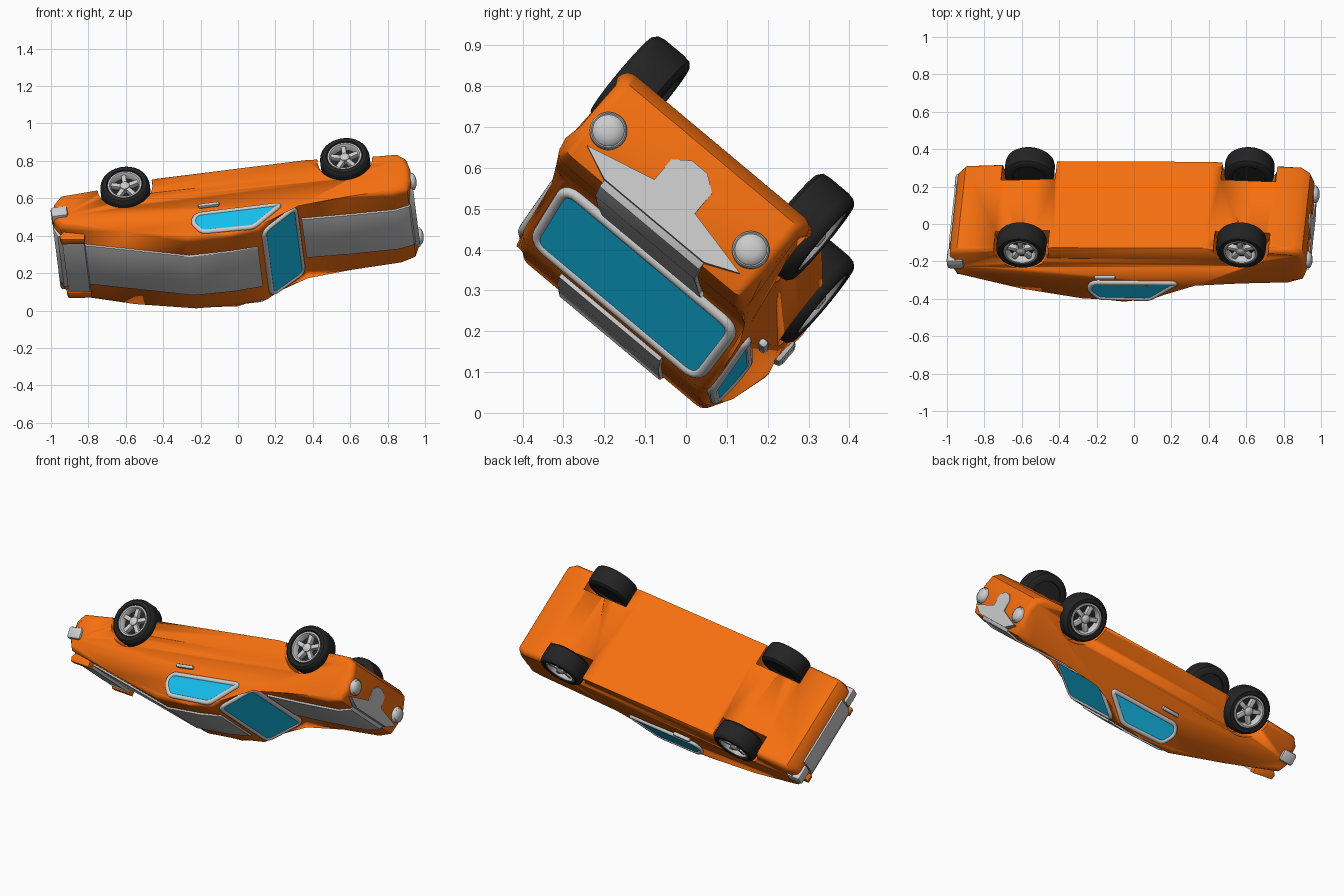
import bpy, bmesh, math
from mathutils import Vector, Matrix

if "Cube" in bpy.data.objects:
    bpy.data.objects.remove(bpy.data.objects["Cube"])

# The car is modelled upright (x forward, y left, z up), then turned over as one piece.
def material(name, rgb):
    m = bpy.data.materials.new(name)
    m.diffuse_color = (*rgb, 1)
    m.use_nodes = True
    m.node_tree.nodes["Principled BSDF"].inputs["Base Color"].default_value = m.diffuse_color
    return m

ORANGE = material("orange paint", (0.92, 0.16, 0.005))
GLASS = material("blue glass", (0.007, 0.52, 0.85))
RUBBER = material("black rubber", (0.017, 0.017, 0.017))
W = 0.302  # half width of the body


def finish(name, bm, mat=None, angle=40):
    bmesh.ops.recalc_face_normals(bm, faces=bm.faces)
    me = bpy.data.meshes.new(name)
    bm.to_mesh(me)
    bm.free()
    ob = bpy.data.objects.new(name, me)
    bpy.context.collection.objects.link(ob)
    if mat:
        me.materials.append(mat)
    bpy.ops.object.select_all(action='DESELECT')
    ob.select_set(True)
    bpy.context.view_layer.objects.active = ob
    bpy.ops.object.shade_smooth_by_angle(angle=math.radians(angle))
    return ob


def prism(name, outline, depth, mat=None, bevel=0, all_edges=False, segments=2):
    """Extrude an outline of 3D points by a depth vector, rounding its rims."""
    bm = bmesh.new()
    d = Vector(depth)
    a = [bm.verts.new(p) for p in outline]
    b = [bm.verts.new(Vector(p) + d) for p in outline]
    caps = [bm.faces.new(a), bm.faces.new(b[::-1])]
    rims = {e for f in caps for e in f.edges}
    for i in range(len(a)):
        j = (i + 1) % len(a)
        bm.faces.new((a[i], b[i], b[j], a[j]))
    if bevel:
        edges = list(bm.edges) if all_edges else list(rims)
        bmesh.ops.bevel(bm, geom=edges, offset=bevel, segments=segments, profile=0.5, affect='EDGES')
    return finish(name, bm, mat)


def side_prism(name, pts, y0, y1, *args, **kw):
    return prism(name, [(x, y0, z) for x, z in pts], (0, y1 - y0, 0), *args, **kw)


def block(name, lo, hi, mat=None, bevel=0.01):
    pts = [(lo[0], lo[2]), (hi[0], lo[2]), (hi[0], hi[2]), (lo[0], hi[2])]
    return side_prism(name, pts, lo[1], hi[1], mat, bevel, True)


def lathe(name, profile, center, axis, mat=None, closed=False, steps=40):
    """Spin (radius, height) points around an axis through center."""
    bm = bmesh.new()
    axis = Vector(axis)
    up = Vector((0, 0, 1))
    vs = [bm.verts.new(Vector(center) + up * r + axis * h) for r, h in profile]
    n = len(vs)
    es = [bm.edges.new((vs[i], vs[(i + 1) % n])) for i in range(n if closed else n - 1)]
    bmesh.ops.spin(bm, geom=vs + es, cent=center, axis=axis, angle=math.tau, steps=steps)
    bmesh.ops.remove_doubles(bm, verts=bm.verts, dist=1e-5)
    return finish(name, bm, mat)


def rounded(corners, r, n=5):
    out = []
    for i, p in enumerate(corners):
        a = p + (corners[i - 1] - p).normalized() * r
        b = p + (corners[(i + 1) % len(corners)] - p).normalized() * r
        for k in range(n + 1):
            t = k / n
            out.append(a * (1 - t) ** 2 + p * 2 * t * (1 - t) + b * t * t)
    return out


def window(name, corners, r):
    corners = [Vector(c) for c in corners]
    nrm = (corners[1] - corners[0]).cross(corners[2] - corners[1]).normalized()
    pts = rounded(corners, r)
    prism(name + "_glass", [p - nrm * 0.008 for p in pts], nrm * 0.016, GLASS)
    cu = bpy.data.curves.new(name + "_frame", 'CURVE')
    cu.dimensions = '3D'
    cu.bevel_depth = 0.014
    cu.bevel_resolution = 3
    sp = cu.splines.new('POLY')
    sp.points.add(len(pts) - 1)
    for q, p in zip(sp.points, pts):
        q.co = (*p, 1)
    sp.use_cyclic_u = True
    bpy.context.collection.objects.link(bpy.data.objects.new(name + "_frame", cu))


# body shell
TOP = [(-.885, -.262), (-.54, -.155), (-.22, -.053), (0, -.047), (.165, -.052)]
HOOD = [(.385, -.212), (.64, -.198), (.90, -.187), (.98, -.205)]
profile = ([(-.86, -.475), (-.905, -.43), (-.915, -.32)] + TOP + HOOD +
           [(1.005, -.27), (1.01, -.36), (.995, -.43), (.95, -.462), (.47, -.49), (-.34, -.495)])
body = side_prism("body", profile, -W, W, ORANGE, 0.032, segments=5)
for v in body.data.vertices:
    if v.co.x > 0.96 or v.co.x < -0.88:
        v.co.y *= 0.965

# wheel arches
AXLES = {"front": 0.671, "rear": -0.514}
HUB_Z = -0.471
for side in (1, -1):
    for x in AXLES.values():
        cut = lathe("arch_cutter", [(0, .18), (.148, .18), (.148, .4), (0, .4)],
                    (x, 0, HUB_Z), (0, side, 0))
        cut.hide_render = True
        mod = body.modifiers.new("arch", 'BOOLEAN')
        mod.operation, mod.solver, mod.object = 'DIFFERENCE', 'EXACT', cut
        bpy.context.view_layer.objects.active = body
        bpy.ops.object.modifier_apply(modifier=mod.name)
        bpy.data.objects.remove(cut)

# wheels
TIRE = [(.09, .205), (.118, .205), (.130, .215), (.133, .235), (.133, .295),
        (.129, .312), (.118, .322), (.098, .322), (.09, .31), (.086, .25)]
RIM = [(.07, .27), (.074, .308), (.082, .319), (.091, .319), (.094, .305), (.09, .27)]
for side in (1, -1):
    for end, x in AXLES.items():
        tag = f"{end}_{'left' if side > 0 else 'right'}_"
        c, ax = (x, 0, HUB_Z), (0, side, 0)
        lathe(tag + "tire", TIRE, c, ax, RUBBER, True)
        lathe(tag + "rim", RIM, c, ax, None, True)
        lathe(tag + "wheel_back", [(0, .215), (.088, .215), (.088, .28), (0, .28)], c, ax, RUBBER)
        lathe(tag + "hub_cap", [(0, .32), (.016, .319), (.025, .312), (.03, .28)], c, ax)
        for k in range(5):
            s = block(tag + f"spoke_{k + 1}", (.015, .27, -.013), (.08, .308, .013), None, .005)
            s.data.transform(Matrix.Translation((x, 0, HUB_Z)) @ Matrix.Diagonal((1, side, 1, 1))
                             @ Matrix.Rotation(math.tau * k / 5 + math.pi / 2, 4, 'Y'))
            if side < 0:
                s.data.flip_normals()

# windows
window("windshield", [(.372, -.27, -.2), (.372, .27, -.2), (.19, .262, -.066), (.19, -.262, -.066)], .04)
for side in (1, -1):
    tag = "left" if side > 0 else "right"
    pts = [(.30, -.203), (-.155, -.208), (-.18, -.155), (-.135, -.084), (.14, -.073)]
    window(tag + "_window", [(x, side * W, z) for x, z in pts], .028)
    # door handle, lights
    block(tag + "_door_handle", (-.14, side * .312 - .012, -.268), (-.025, side * .312 + .012, -.246), None, .009)
    lathe(tag + "_headlight", [(0, 1.036), (.02, 1.034), (.036, 1.027), (.039, 1.022), (.042, 1.024),
                               (.046, 1.018), (.046, .98)], (0, side * .228, -.309), (1, 0, 0))
    block(tag + "_taillight", (-.925, side * .26 - .048, -.392), (-.835, side * .26 + .048, -.322), None, .014)


# racing stripes
def stripe(name, path, half):
    upper = [(x, z + .011) for x, z in path]
    lower = [(x, z - .02) for x, z in path[::-1]]
    side_prism(name, upper + lower, -half, half, None, .004)

stripe("roof_stripe", TOP[:-1] + [(.15, -.052)], .162)
stripe("hood_stripe", [(.4, -.211)] + HOOD[1:] + [(.997, -.243)], .16)

# nose panel
half = [(.16, -.212), (.245, -.248), (.065, -.29), (.065, -.355), (.025, -.385)]
nose = half + [(-y, z) for y, z in half[::-1]]
prism("nose_panel", [(.95, y, z) for y, z in nose], (.062, 0, 0))

# rear panel and spoiler
side_prism("rear_panel", [(-.875, -.26), (-.905, -.26), (-.924, -.32), (-.916, -.42), (-.88, -.42)],
           -.21, .21, None, .006)
blade = [(-.765, -.212), (-.88, -.232), (-.885, -.218), (-.77, -.196)]
side_prism("spoiler_blade", blade, -.205, .205, None, .003)
for side in (1, -1):
    tag = "left" if side > 0 else "right"
    end = [(-.76, -.235), (-.86, -.27), (-.895, -.235), (-.89, -.208), (-.765, -.188)]
    side_prism(tag + "_spoiler_end", end, side * .203, side * .245, ORANGE, .004)

# turn the whole car onto its roof corner
F = Vector((.9917, 0, .129)).normalized()
L = Vector((.083, .765, -.64))
L = (L - F * L.dot(F)).normalized()
U = L.cross(F)
pose = Matrix((F, -L, U)).transposed().to_4x4()
pose.translation = L * -.281
for ob in bpy.context.scene.objects:
    ob.matrix_world = pose
